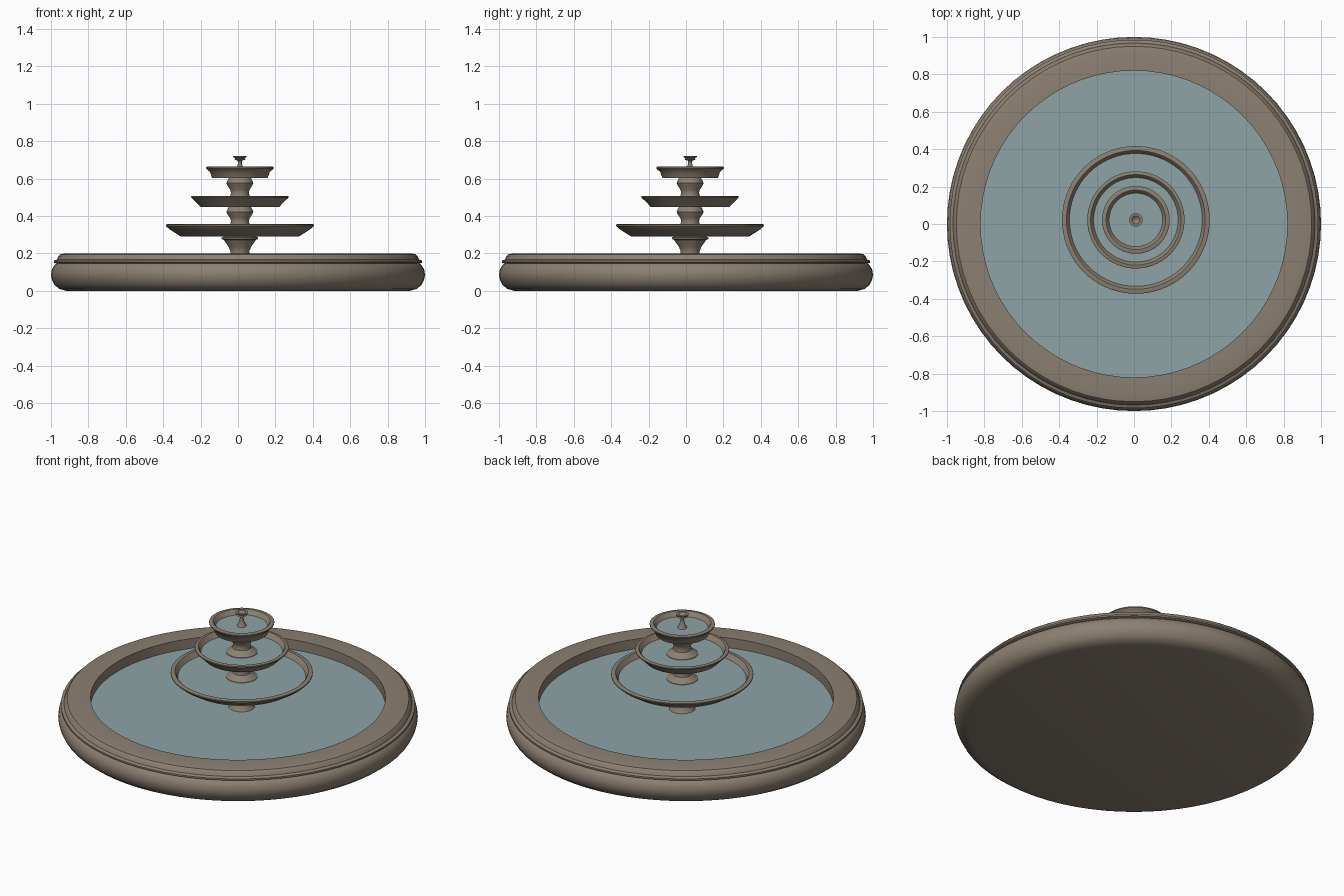
import bpy
import bmesh
import math

cube = bpy.data.objects.get("Cube")
if cube:
    bpy.data.objects.remove(cube, do_unlink=True)

SEGMENTS = 72
TIER_CENTRE = (0.01, 0.022)


def make_material(name, color):
    mat = bpy.data.materials.new(name)
    mat.use_nodes = True
    mat.diffuse_color = color
    mat.node_tree.nodes["Principled BSDF"].inputs["Base Color"].default_value = color
    return mat


stone = make_material("warm stone", (0.262, 0.216, 0.168, 1))
water = make_material("pool water", (0.27, 0.367, 0.381, 1))


def lathe(name, profile, mat, centre=(0, 0)):
    """Spin a list of (radius, height) points around the vertical axis."""
    bm = bmesh.new()
    verts = [bm.verts.new((r, 0, z)) for r, z in profile]
    edges = [bm.edges.new(pair) for pair in zip(verts, verts[1:])]
    bmesh.ops.spin(bm, geom=verts + edges, cent=(0, 0, 0), axis=(0, 0, 1),
                   angle=math.tau, steps=SEGMENTS, use_duplicate=False)
    bmesh.ops.remove_doubles(bm, verts=bm.verts, dist=0.0001)
    bmesh.ops.recalc_face_normals(bm, faces=bm.faces)
    mesh = bpy.data.meshes.new(name)
    bm.to_mesh(mesh)
    bm.free()
    mesh.materials.append(mat)
    mesh.shade_smooth()
    mesh.set_sharp_from_angle(angle=math.radians(35))
    obj = bpy.data.objects.new(name, mesh)
    obj.location = (*centre, 0)
    bpy.context.collection.objects.link(obj)
    return obj


def water_disc(name, radius, z, centre=(0, 0)):
    bm = bmesh.new()
    bmesh.ops.create_circle(bm, cap_ends=True, segments=SEGMENTS, radius=radius)
    mesh = bpy.data.meshes.new(name)
    bm.to_mesh(mesh)
    bm.free()
    mesh.materials.append(water)
    obj = bpy.data.objects.new(name, mesh)
    obj.location = (*centre, z)
    bpy.context.collection.objects.link(obj)


# Main pool: bulging wall, thin lip, rounded coping and inner wall
lathe("pool_basin", [
    (0, 0), (0.92, 0), (0.955, 0.01), (0.98, 0.03), (0.995, 0.06), (1, 0.085),
    (0.995, 0.115), (0.98, 0.138), (0.97, 0.145), (0.985, 0.15), (0.985, 0.16),
    (0.968, 0.167), (0.96, 0.185), (0.95, 0.195), (0.92, 0.2),
    (0.82, 0.2), (0.82, 0.1), (0, 0.1)], stone)
water_disc("pool_water", 0.822, 0.14)


def bowl(name, rim, inner, shoulder, foot, bottom, top, level):
    """Shallow dish with a projecting lip, filled with water."""
    lip = 0.014
    lathe(name, [
        (0, bottom), (foot, bottom), (shoulder, top - 2 * lip),
        (rim - 0.01, top - 1.4 * lip), (rim, top - 0.7 * lip), (rim, top - 0.003),
        (rim - 0.006, top), (inner + 0.006, top), (inner, top - 0.005),
        (inner - 0.01, level), (inner - 0.02, level - 0.008), (0, level - 0.008)],
        stone, TIER_CENTRE)
    water_disc(name + "_water", inner - 0.009, level, TIER_CENTRE)


bowl("lower_bowl", 0.395, 0.365, 0.375, 0.315, 0.29, 0.356, 0.325)
bowl("middle_bowl", 0.26, 0.236, 0.24, 0.21, 0.448, 0.508, 0.477)
bowl("upper_bowl", 0.181, 0.153, 0.16, 0.148, 0.602, 0.664, 0.636)

# Turned stems between the bowls
lathe("lower_stem", [
    (0.08, 0.13), (0.065, 0.15), (0.052, 0.18), (0.05, 0.21), (0.06, 0.235),
    (0.078, 0.26), (0.085, 0.272), (0.097, 0.276), (0.097, 0.285), (0.08, 0.292)],
    stone, TIER_CENTRE)


def stem(name, z0, z1):
    h = z1 - z0
    shape = [(0.09, 0), (0.088, 0.06), (0.07, 0.14), (0.052, 0.26), (0.048, 0.4),
             (0.052, 0.52), (0.066, 0.68), (0.072, 0.78), (0.066, 0.9), (0.058, 1)]
    lathe(name, [(r, z0 + t * h) for r, t in shape], stone, TIER_CENTRE)


stem("middle_stem", 0.32, 0.45)
stem("upper_stem", 0.472, 0.604)

# Spout on the top bowl
lathe("top_spout", [
    (0.03, 0.63), (0.024, 0.64), (0.015, 0.66), (0.01, 0.685), (0.012, 0.695),
    (0.03, 0.702), (0.024, 0.708), (0.036, 0.716), (0.036, 0.72),
    (0.022, 0.72), (0.01, 0.708), (0, 0.706)], stone, TIER_CENTRE)
